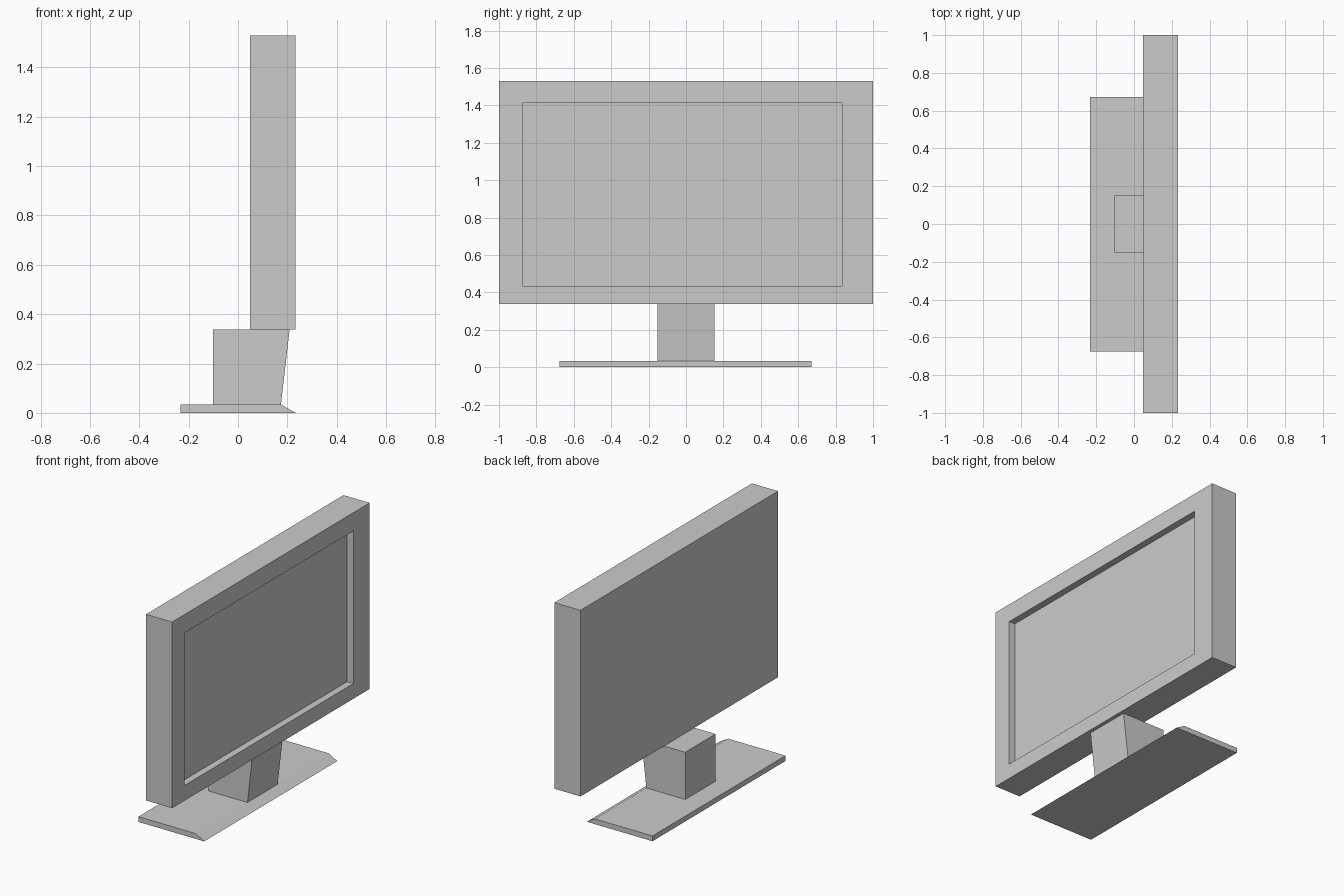
import bpy, bmesh

if "Cube" in bpy.data.objects:
    bpy.data.objects.remove(bpy.data.objects["Cube"])


def extrude_profile(name, pts, y0, y1):
    """Extrude an (x, z) outline along y."""
    bm = bmesh.new()
    face = bm.faces.new([bm.verts.new((x, y0, z)) for x, z in pts])
    ext = bmesh.ops.extrude_face_region(bm, geom=[face])
    verts = [v for v in ext["geom"] if isinstance(v, bmesh.types.BMVert)]
    bmesh.ops.translate(bm, verts=verts, vec=(0, y1 - y0, 0))
    bmesh.ops.recalc_face_normals(bm, faces=bm.faces)
    mesh = bpy.data.meshes.new(name)
    bm.to_mesh(mesh)
    bm.free()
    obj = bpy.data.objects.new(name, mesh)
    bpy.context.collection.objects.link(obj)
    return obj


def rect(x0, x1, z0, z1):
    return [(x0, z0), (x1, z0), (x1, z1), (x0, z1)]


# Base plate with a sloped front edge
extrude_profile("base", [(-0.233, 0), (0.233, 0), (0.174, 0.034), (-0.233, 0.034)], -0.675, 0.672)

# Neck with a forward-leaning front face
extrude_profile("neck", [(-0.102, 0.034), (0.174, 0.034), (0.209, 0.337), (-0.102, 0.337)], -0.153, 0.153)

# Screen housing, facing +x
housing = extrude_profile("screen_housing", rect(0.048, 0.233, 0.337, 1.53), -1, 1)

# Recessed display area, pushed in from the front face
bm = bmesh.new()
bm.from_mesh(housing.data)
front = max(bm.faces, key=lambda f: f.calc_center_median().x)
bmesh.ops.inset_region(bm, faces=[front], thickness=0.1)
for v in front.verts:
    v.co.y = 0.835 if v.co.y > 0 else -0.875
    v.co.z = 1.412 if v.co.z > 0.9 else 0.435
ext = bmesh.ops.extrude_discrete_faces(bm, faces=[front])
for v in ext["faces"][0].verts:
    v.co.x -= 0.044
bmesh.ops.recalc_face_normals(bm, faces=bm.faces)
bm.to_mesh(housing.data)
bm.free()
